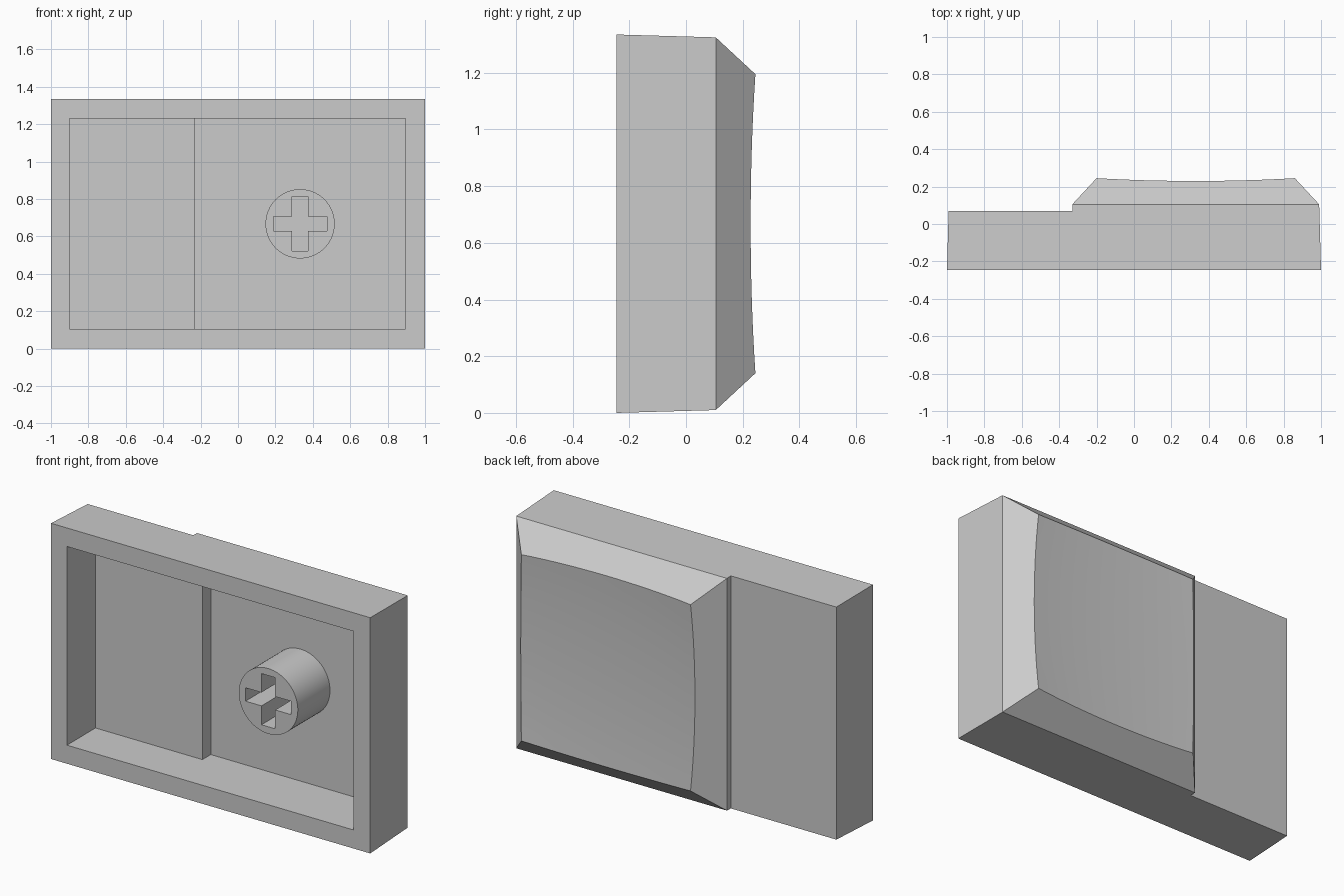
import bpy, bmesh, math

cube = bpy.data.objects.get("Cube")
if cube:
    bpy.data.objects.remove(cube, do_unlink=True)

grey = bpy.data.materials.new("plain grey")
grey.use_nodes = True
colour = (0.6, 0.6, 0.6, 1)
grey.diffuse_color = colour
grey.node_tree.nodes["Principled BSDF"].inputs["Base Color"].default_value = colour

HEIGHT = 1.335
MID_Z = HEIGHT / 2
FRONT, STEP, SHOULDER, RIM = -0.245, 0.07, 0.105, 0.245
FLOOR = 0.085


def finish(bm, name):
    bmesh.ops.recalc_face_normals(bm, faces=bm.faces)
    mesh = bpy.data.meshes.new(name)
    bm.to_mesh(mesh)
    bm.free()
    mesh.materials.append(grey)
    obj = bpy.data.objects.new(name, mesh)
    bpy.context.collection.objects.link(obj)
    bpy.ops.object.select_all(action='DESELECT')
    obj.select_set(True)
    bpy.context.view_layer.objects.active = obj
    bpy.ops.object.shade_smooth_by_angle(angle=math.radians(30))
    return obj


def trough(bm, profile, inset, skip=()):
    """Stretch an open x-y profile between two z ends and cap the ends."""
    low = [bm.verts.new((x, y, inset(y))) for x, y in profile]
    high = [bm.verts.new((x, y, HEIGHT - inset(y))) for x, y in profile]
    for i in range(len(profile) - 1):
        if i not in skip:
            bm.faces.new((low[i], low[i + 1], high[i + 1], high[i]))
    bm.faces.new(low)
    bm.faces.new(high)
    return low, high


# Key shell: tapered outside, stepped hollow inside, rim joining them
bm = bmesh.new()
outer = [(-1, FRONT), (-0.991, STEP), (-0.33, STEP), (-0.33, SHOULDER),
         (0.99, SHOULDER), (1, FRONT)]
inner = [(-0.9, FRONT), (-0.9, 0.01), (-0.23, 0.01), (-0.23, FLOOR),
         (0.895, FLOOR), (0.895, FRONT)]
o_low, o_high = trough(bm, outer, lambda y: 0.01 * (y - FRONT) / 0.35, skip=(3,))
i_low, i_high = trough(bm, inner, lambda y: 0.105)
o_rim = [o_low[0], o_low[-1], o_high[-1], o_high[0]]
i_rim = [i_low[0], i_low[-1], i_high[-1], i_high[0]]
for k in range(4):
    n = (k + 1) % 4
    bm.faces.new((o_rim[k], o_rim[n], i_rim[n], i_rim[k]))

# Dished top, whose edges stay on the sloping sides
N = 16
SLOPE = 0.13 / 0.14
grid = []
for j in range(N + 1):
    v = 2 * j / N - 1
    row = []
    for i in range(N + 1):
        u = 2 * i / N - 1
        dip = 0.015 * (1 - u * u) + 0.017 * (1 - v * v)
        row.append(bm.verts.new((0.33 + u * (0.53 + SLOPE * dip), RIM - dip,
                                 MID_Z + v * (0.5275 + SLOPE * dip))))
    grid.append(row)
for j in range(N):
    for i in range(N):
        bm.faces.new((grid[j][i], grid[j][i + 1], grid[j + 1][i + 1], grid[j + 1][i]))

# Sloping sides between shoulder and dish
left = [row[0] for row in grid]
right = [row[-1] for row in grid]
for a, b, edge in ((o_low[3], o_low[4], grid[0]), (o_high[3], o_high[4], grid[-1]),
                   (o_low[3], o_high[3], left), (o_low[4], o_high[4], right)):
    bm.faces.new([b, a] + edge)
finish(bm, "key_shell")

# Round stem with a cross-shaped socket
bm = bmesh.new()
CX, BACK, TIP, SIDES = 0.332, 0.095, -0.203, 64
circle = [(0.185 * math.cos(2 * math.pi * k / SIDES),
           0.185 * math.sin(2 * math.pi * k / SIDES)) for k in range(SIDES)]
W, H, A, B = 0.143, 0.145, 0.043, 0.038
cross = [(W, -B), (W, B), (A, B), (A, H), (-A, H), (-A, B),
         (-W, B), (-W, -B), (-A, -B), (-A, -H), (A, -H), (A, -B)]
ends = {TIP: [], BACK: []}
for loop in (circle, cross):
    rings = {y: [bm.verts.new((CX + x, y, MID_Z + z)) for x, z in loop] for y in ends}
    for k in range(len(loop)):
        n = (k + 1) % len(loop)
        t, b = rings[TIP], rings[BACK]
        bm.faces.new((t[k], t[n], b[n], b[k]))
        for y in ends:
            ends[y].append(bm.edges.get((rings[y][k], rings[y][n])))
for edges in ends.values():
    bmesh.ops.triangle_fill(bm, edges=edges, use_beauty=True)
finish(bm, "stem")
